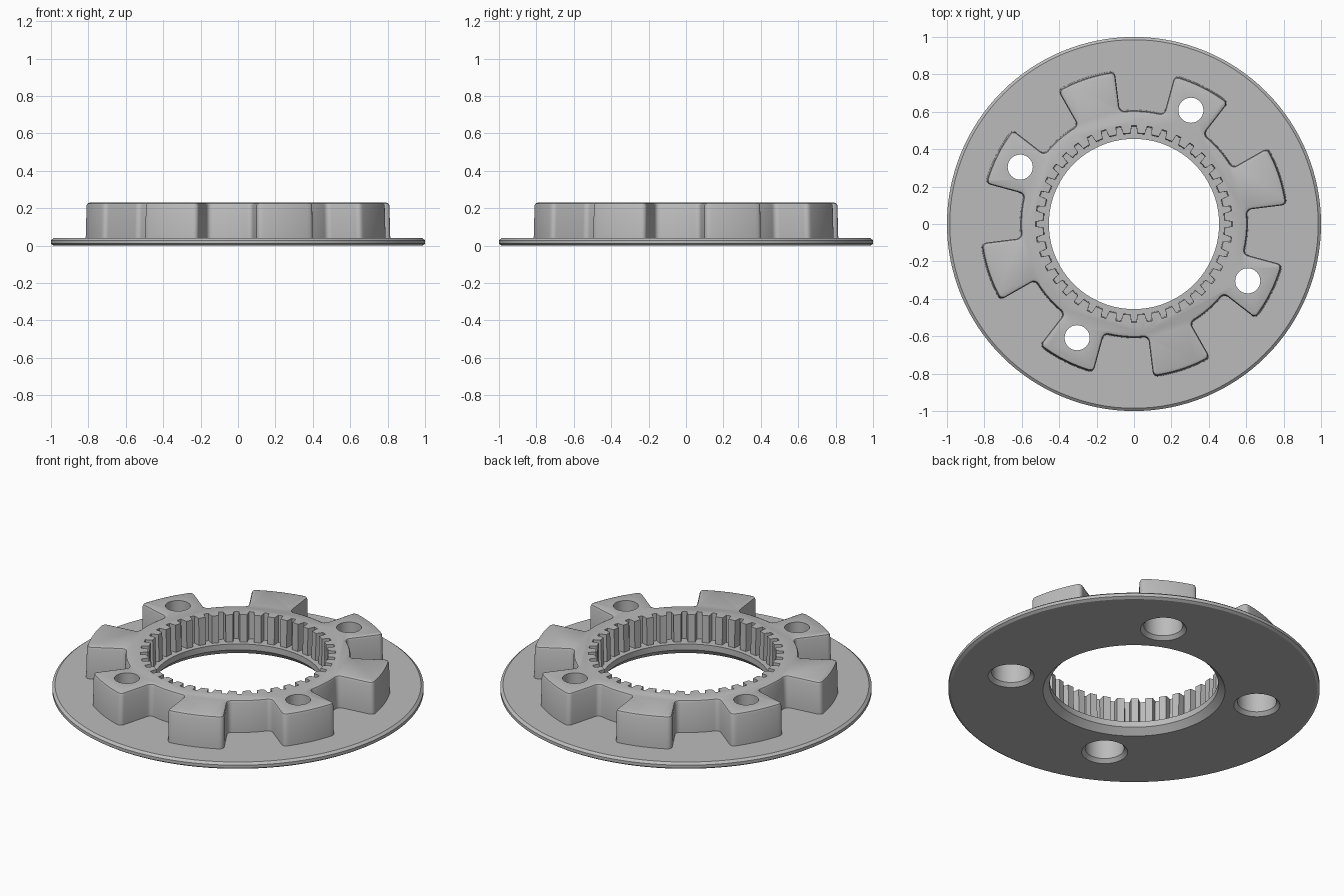
import bpy, bmesh
from math import cos, sin, tau, radians
from mathutils import Matrix

cube = bpy.data.objects.get("Cube")
if cube:
    bpy.data.objects.remove(cube)

grey = bpy.data.materials.new("plain_grey")
grey.use_nodes = True
colour = (0.5, 0.5, 0.5, 1)
grey.diffuse_color = colour
grey.node_tree.nodes["Principled BSDF"].inputs["Base Color"].default_value = colour


def finish(name, bm):
    bmesh.ops.recalc_face_normals(bm, faces=bm.faces)
    mesh = bpy.data.meshes.new(name)
    bm.to_mesh(mesh)
    bm.free()
    mesh.materials.append(grey)
    obj = bpy.data.objects.new(name, mesh)
    bpy.context.collection.objects.link(obj)
    return obj


def lathe(name, profile, sides, at=(0, 0, 0)):
    """Solid of revolution from (radius, height) pairs, capped at both ends."""
    bm = bmesh.new()
    rings = [[bm.verts.new((r * cos(tau * i / sides), r * sin(tau * i / sides), z))
              for i in range(sides)] for r, z in profile]
    for low, high in zip(rings, rings[1:]):
        for i in range(sides):
            j = (i + 1) % sides
            bm.faces.new((low[i], low[j], high[j], high[i]))
    bm.faces.new(rings[0])
    bm.faces.new(rings[-1])
    bmesh.ops.translate(bm, verts=bm.verts, vec=at)
    return finish(name, bm)


def prism(outline, z0, z1, top_scale):
    """Extruded polar outline of (radius, angle) pairs with a slight draft."""
    bm = bmesh.new()
    base = [bm.verts.new((r * cos(a), r * sin(a), z0)) for r, a in outline]
    top = [bm.verts.new((r * top_scale * cos(a), r * top_scale * sin(a), z1)) for r, a in outline]
    n = len(base)
    for i in range(n):
        j = (i + 1) % n
        bm.faces.new((base[i], base[j], top[j], top[i]))
    bm.faces.new(base)
    bm.faces.new(top)
    bmesh.ops.recalc_face_normals(bm, faces=bm.faces)
    return bm


def combine(target, tool, operation):
    mod = target.modifiers.new(operation, "BOOLEAN")
    mod.operation, mod.solver, mod.object = operation, "EXACT", tool
    bpy.context.view_layer.update()
    result = bpy.data.meshes.new_from_object(target.evaluated_get(bpy.context.evaluated_depsgraph_get()))
    target.modifiers.clear()
    target.data = result
    bpy.data.objects.remove(tool)


# Thin round flange with a softened upper rim
body = lathe("lugged_ring_gear", [(0.985, 0), (1, 0.01), (1, 0.028), (0.985, 0.04)], 128)

# Raised hub with eight lugs
LUGS, FIRST, STEPS = 8, radians(18.43), 8
pitch = tau / LUGS
outline = []
for k in range(LUGS):
    for radius, centre in ((0.825, 0), (0.61, 0.5)):
        for s in range(STEPS + 1):
            outline.append((radius, FIRST + pitch * (k + centre + (s / STEPS - 0.5) / 2)))
bm = prism(outline, 0.02, 0.23, 0.993)
corners = [e for e in bm.edges if abs(e.verts[0].co.z - e.verts[1].co.z) > 0.1
           and e.calc_face_angle() > 0.6]
bmesh.ops.bevel(bm, geom=corners, offset=0.025, segments=4, affect="EDGES", profile=0.5)
rim = [e for e in bm.edges if all(v.co.z > 0.229 for v in e.verts)]
bmesh.ops.bevel(bm, geom=rim, offset=0.016, segments=2, affect="EDGES", profile=0.5)
combine(body, finish("lugs", bm), "UNION")

# Plain lower bore with a flared mouth
combine(body, lathe("bore", [(0.5, -0.01), (0.455, 0.035), (0.455, 0.12)], 128), "DIFFERENCE")

# Internal teeth above the lip
TEETH = 40
gear = []
for k in range(TEETH):
    for radius, offset in ((0.482, -0.36), (0.482, -0.24), (0.522, -0.16), (0.522, 0.16),
                           (0.482, 0.24), (0.482, 0.36)):
        gear.append((radius, tau * (k + offset) / TEETH))
combine(body, finish("tooth_cutter", prism(gear, 0.07, 0.26, 1.01)), "DIFFERENCE")

# Four bolt holes, countersunk and counterbored from below
for k in range(4):
    a = FIRST + pitch * (2 * k + 1)
    hole = lathe("bolt_hole", [(0.134, -0.01), (0.105, 0.02), (0.105, 0.15), (0.067, 0.15), (0.067, 0.3)],
                 48, (0.68 * cos(a), 0.68 * sin(a), 0))
    combine(body, hole, "DIFFERENCE")

bpy.context.view_layer.objects.active = body
body.select_set(True)
bpy.ops.object.shade_smooth_by_angle(angle=radians(30))
